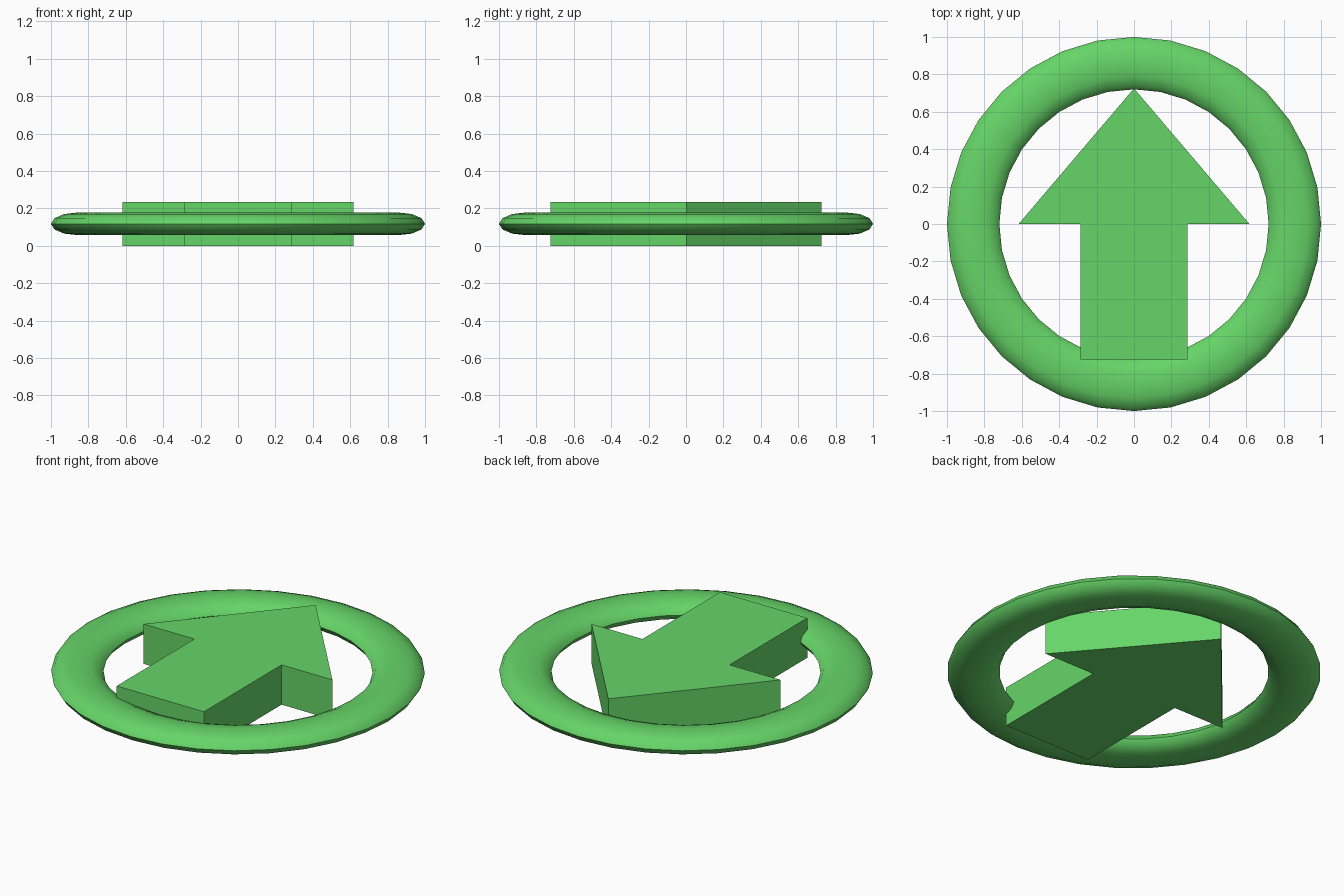
import bpy
import bmesh
import math

cube = bpy.data.objects.get("Cube")
if cube:
    bpy.data.objects.remove(cube, do_unlink=True)

green = bpy.data.materials.new("leaf green")
green.use_nodes = True
colour = (0.133, 0.665, 0.138, 1)
green.diffuse_color = colour
green.node_tree.nodes["Principled BSDF"].inputs["Base Color"].default_value = colour

HEIGHT = 0.235

# Flattened ring around the arrow
bpy.ops.mesh.primitive_torus_add(major_radius=0.86, minor_radius=0.14,
                                 major_segments=32, minor_segments=12,
                                 location=(0, 0, HEIGHT / 2))
ring = bpy.context.object
ring.name = "ring"
ring.scale.z = 0.43
bpy.ops.object.transform_apply(location=False, rotation=False, scale=True)
bpy.ops.object.shade_smooth_by_angle(angle=math.radians(60))
ring.data.materials.append(green)

# Thick arrow: half outline mirrored, then extruded upwards
half = [(0.285, -0.725), (0.285, 0), (0.617, 0)]
outline = half + [(0, 0.725)] + [(-x, y) for x, y in reversed(half)]
bm = bmesh.new()
base = bm.faces.new([bm.verts.new((x, y, 0)) for x, y in outline])
top = bmesh.ops.extrude_face_region(bm, geom=[base])["geom"]
bmesh.ops.translate(bm, vec=(0, 0, HEIGHT),
                    verts=[v for v in top if isinstance(v, bmesh.types.BMVert)])
bmesh.ops.recalc_face_normals(bm, faces=bm.faces)
mesh = bpy.data.meshes.new("arrow")
bm.to_mesh(mesh)
bm.free()
mesh.materials.append(green)
arrow = bpy.data.objects.new("arrow", mesh)
bpy.context.collection.objects.link(arrow)
